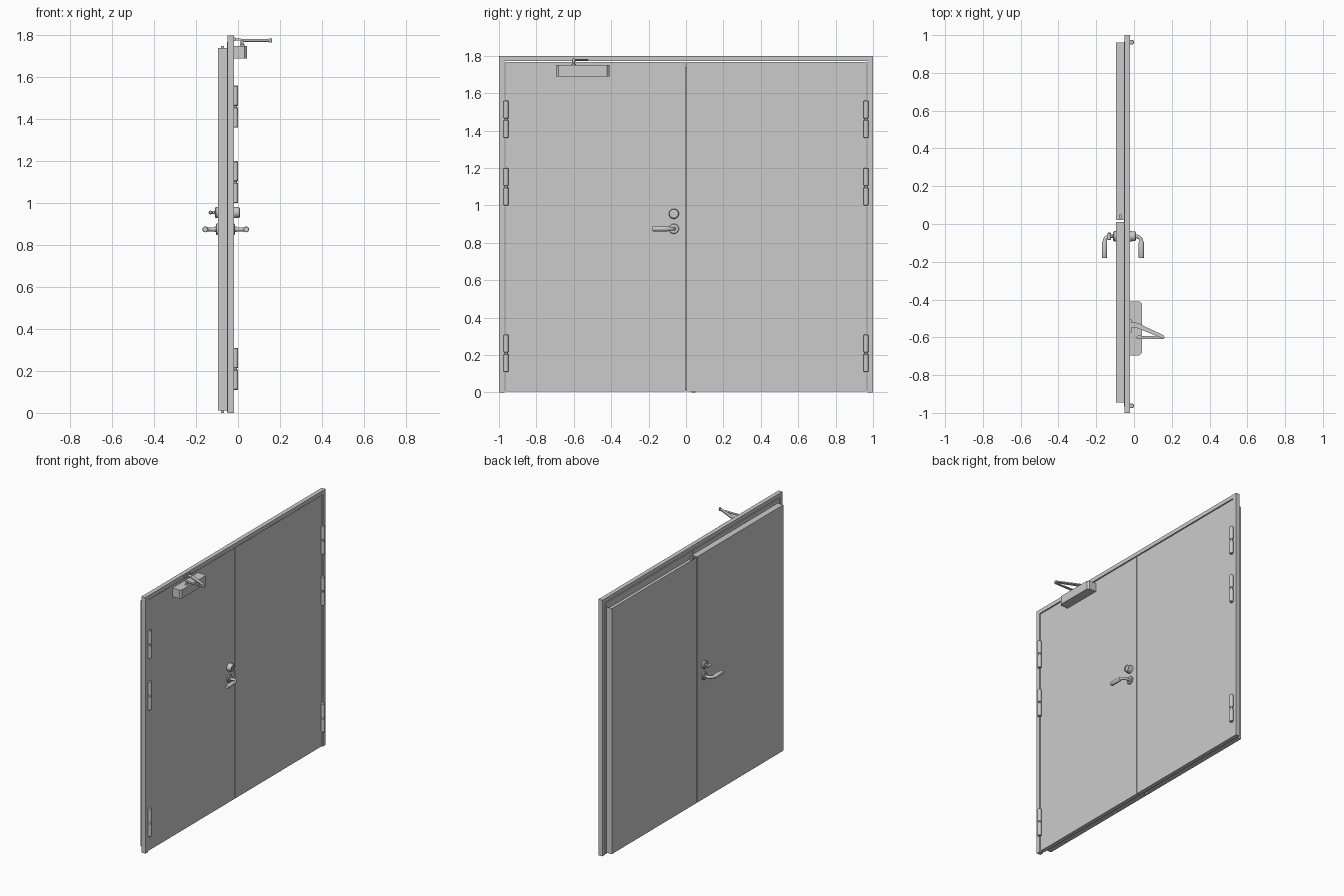
import bpy, bmesh, math
from mathutils import Vector

if "Cube" in bpy.data.objects:
    bpy.data.objects.remove(bpy.data.objects["Cube"])


def finish(name, bm, smooth=False):
    bmesh.ops.recalc_face_normals(bm, faces=bm.faces)
    me = bpy.data.meshes.new(name)
    bm.to_mesh(me)
    bm.free()
    ob = bpy.data.objects.new(name, me)
    bpy.context.collection.objects.link(ob)
    if smooth:
        bpy.ops.object.select_all(action='DESELECT')
        ob.select_set(True)
        bpy.context.view_layer.objects.active = ob
        bpy.ops.object.shade_smooth_by_angle(angle=math.radians(35))
    return ob


def add_box(bm, x, y, z):
    vs = [bm.verts.new((a, b, c)) for a in x for b in y for c in z]
    faces = []
    for f in ((0, 1, 3, 2), (4, 6, 7, 5), (0, 4, 5, 1), (2, 3, 7, 6), (0, 2, 6, 4), (1, 5, 7, 3)):
        faces.append(bm.faces.new([vs[i] for i in f]))
    return faces


def box(name, x, y, z):
    bm = bmesh.new()
    add_box(bm, x, y, z)
    return finish(name, bm)


def prism(name, outline, place, a, b):
    # closed outline extruded between levels a and b
    bm = bmesh.new()
    f = bm.faces.new([bm.verts.new(place(u, v, a)) for u, v in outline])
    r = bmesh.ops.extrude_face_region(bm, geom=[f])
    shift = Vector(place(0, 0, b)) - Vector(place(0, 0, a))
    bmesh.ops.translate(bm, verts=[v for v in r['geom'] if isinstance(v, bmesh.types.BMVert)], vec=shift)
    return finish(name, bm)


def lathe(name, profile, origin, axis, n=24):
    # profile of (radius, distance along axis)
    bm = bmesh.new()
    axis = Vector(axis)
    q = Vector((0, 0, 1)).rotation_difference(axis)
    rings = []
    for r, d in profile:
        rings.append([bm.verts.new(Vector(origin) + q @ Vector((
            r * math.cos(i * math.tau / n), r * math.sin(i * math.tau / n), d))) for i in range(n)])
    for p, s in zip(rings, rings[1:]):
        for i in range(n):
            bm.faces.new((p[i], p[(i + 1) % n], s[(i + 1) % n], s[i]))
    bm.faces.new(rings[0])
    bm.faces.new(rings[-1])
    return finish(name, bm, True)


def tube(name, pts, radius):
    cu = bpy.data.curves.new(name, 'CURVE')
    cu.dimensions = '3D'
    cu.bevel_depth = radius
    cu.bevel_resolution = 4
    cu.use_fill_caps = True
    sp = cu.splines.new('POLY')
    sp.points.add(len(pts) - 1)
    for p, co in zip(sp.points, pts):
        p.co = (*co, 1)
    ob = bpy.data.objects.new(name, cu)
    bpy.context.collection.objects.link(ob)


# frame: one-piece jambs and head
prism("frame", [(-1, 0), (-1, 1.8), (1, 1.8), (1, 0), (.97, 0), (.97, 1.772), (-.97, 1.772), (-.97, 0)],
      lambda u, v, w: (w, u, v), -.05, -.02)

# leaf faces inside the frame, with a centre seam
box("active_leaf_face", (-.052, -.024), (-.965, -.002), (.004, 1.767))
box("passive_leaf_face", (-.052, -.024), (.002, .965), (.004, 1.767))

# leaf bodies; the passive one has a channel along its top
box("active_leaf_body", (-.095, -.052), (-.945, .01), (.012, 1.74))
bm = bmesh.new()
top = add_box(bm, (-.095, -.052), (.02, .96), (.012, 1.74))[5]
bmesh.ops.inset_region(bm, faces=[top], thickness=.004)
bmesh.ops.translate(bm, verts=top.verts, vec=(0, 0, -.02))
finish("passive_leaf_body", bm)
box("top_flush_bolt", (-.08, -.067), (.03, .05), (1.72, 1.75))
box("bottom_flush_bolt", (-.08, -.067), (.03, .05), (0, .012))

# hinges: two knuckles each, three per side
for side in (-1, 1):
    for z in (.21, 1.1, 1.46):
        for s in (-1, 1):
            lathe("hinge_knuckle", [(.010, .004), (.013, .007), (.013, .097), (.010, .1)],
                  (-.012, side * .962, z), (0, 0, s), 16)
        lathe("hinge_pin", [(.008, -.006), (.008, .006)], (-.012, side * .962, z), (0, 0, 1), 12)
        box("hinge_leaf", (-.026, -.012), (side * .962 - .004, side * .962 + .004), (z - .095, z + .095))

# lever handles and roses on both sides
HY, HZ = -.065, .875
for s, face in ((1, -.024), (-1, -.095)):
    lathe("handle_rose", [(.027, 0), (.027, .007), (.024, .010), (.013, .010), (.013, .016)],
          (face, HY, HZ), (s, 0, 0), 28)
    end = .039 if s > 0 else -.156
    r = .03
    path = [(face, HY, HZ)]
    for i in range(9):
        a = i / 8 * math.pi / 2
        path.append((end - s * r + s * r * math.sin(a), HY - r + r * math.cos(a), HZ))
    tube("lever_neck", path, .010)
    lathe("lever_grip", [(.011, 0), (.014, .006), (.014, .085), (.012, .089)],
          (end, HY - .026, HZ), (0, -1, 0), 20)

# lock: key cylinder outside, thumb turn inside
LZ = .955
lathe("lock_cylinder", [(.027, 0), (.027, .012), (.024, .032), (.017, .034), (.017, .029)],
      (-.024, HY, LZ), (1, 0, 0), 28)
box("key_slot", (.003, .007), (HY - .002, HY + .002), (LZ - .009, LZ + .009))
lathe("turn_rose", [(.027, 0), (.027, .010), (.021, .015), (.008, .016), (.006, .032)],
      (-.095, HY, LZ), (-1, 0, 0), 28)
lathe("thumb_turn", [(.004, -.020), (.009, -.016), (.009, .016), (.004, .020)],
      (-.131, HY, LZ), (0, 1, 0), 16)

# door closer body with chamfered front corners
prism("closer_body", [(-.024, -.695), (.030, -.695), (.042, -.683), (.042, -.422), (.030, -.41), (-.024, -.41)],
      lambda u, v, w: (u, v, w), 1.69, 1.75)
lathe("closer_spindle", [(.011, 0), (.011, .008), (.007, .010), (.007, .028)], (.02, -.6, 1.748), (0, 0, 1), 16)


def arm(name, p, q, wp, wq, z0, z1):
    # tapered flat bar between two plan points
    p, q = Vector(p), Vector(q)
    d = (q - p).normalized()
    n = Vector((-d.y, d.x))
    pts = [p + n * wp, q + n * wq, q + d * wq * .7, q - n * wq, p - n * wp, p - d * wp * .7]
    prism(name, [tuple(v) for v in pts], lambda u, v, w: (u, v, w), z0, z1)


arm("closer_main_arm", (.02, -.6), (.155, -.602), .009, .006, 1.767, 1.774)
arm("closer_forearm", (.012, -.535), (.155, -.598), .013, .009, 1.775, 1.783)
lathe("closer_elbow", [(.007, 0), (.007, .020)], (.155, -.6, 1.765), (0, 0, 1), 14)
box("closer_shoe", (-.022, -.012), (-.575, -.505), (1.773, 1.79))
box("closer_shoe_tongue", (-.014, .014), (-.548, -.522), (1.776, 1.784))
